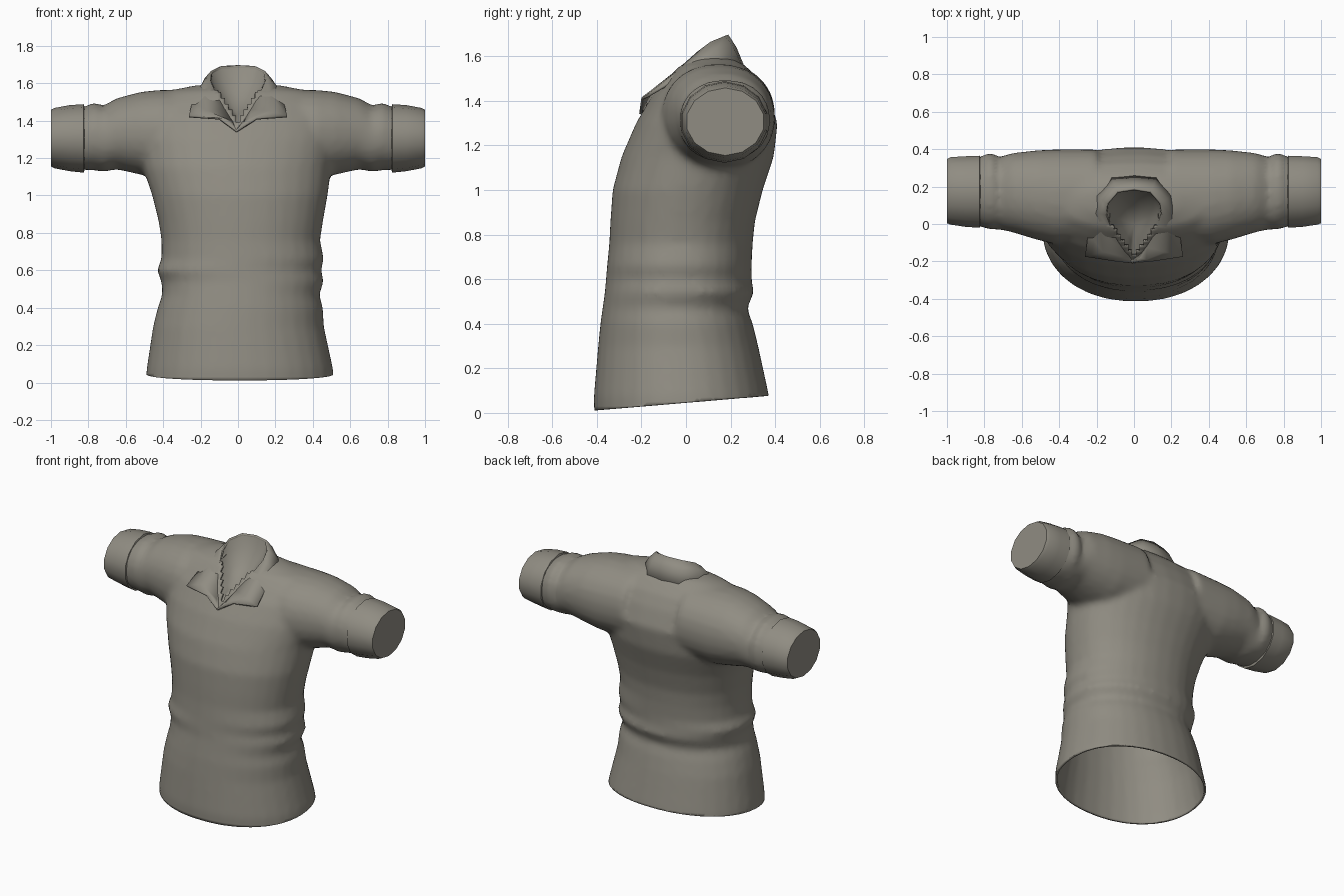
import bpy, bmesh, math
from mathutils import Vector

if "Cube" in bpy.data.objects:
    bpy.data.objects.remove(bpy.data.objects["Cube"])

cloth = bpy.data.materials.new("warm_grey_cloth")
cloth.diffuse_color = (0.28, 0.265, 0.225, 1)
cloth.use_nodes = True
cloth.node_tree.nodes["Principled BSDF"].inputs["Base Color"].default_value = cloth.diffuse_color


def finish(bm, name, angle=60):
    bmesh.ops.recalc_face_normals(bm, faces=bm.faces)
    me = bpy.data.meshes.new(name)
    bm.to_mesh(me)
    bm.free()
    ob = bpy.data.objects.new(name, me)
    bpy.context.collection.objects.link(ob)
    me.materials.append(cloth)
    smooth(ob, angle)
    return ob


def smooth(ob, angle):
    bpy.ops.object.select_all(action='DESELECT')
    ob.select_set(True)
    bpy.context.view_layer.objects.active = ob
    bpy.ops.object.shade_smooth_by_angle(angle=math.radians(angle))


def bridge(bm, rows, closed=True):
    n = len(rows[0])
    for a, b in zip(rows, rows[1:]):
        for i in range(n if closed else n - 1):
            j = (i + 1) % n
            bm.faces.new((a[i], a[j], b[j], b[i]))


def loft(bm, sections, axis, n=32, p=2.0):
    """Capped tube; section = (position, u_min, u_max, v_min, v_max)."""
    rows = []
    for pos, u0, u1, v0, v1 in sections:
        row = []
        for i in range(n):
            t = 2 * math.pi * (i + .5) / n
            c, s = math.cos(t), math.sin(t)
            u = (u0 + u1) / 2 + (u1 - u0) / 2 * math.copysign(abs(c) ** (2 / p), c)
            v = (v0 + v1) / 2 + (v1 - v0) / 2 * math.copysign(abs(s) ** (2 / p), s)
            row.append(bm.verts.new((u, v, pos) if axis == 'z' else (pos, u, v)))
        rows.append(row)
    bridge(bm, rows)
    bm.faces.new(rows[0])
    bm.faces.new(rows[-1])


# torso sections: z, left, right, front, back
TORSO = [(-.08, -.50, .52, -.41, .385), (.07, -.49, .51, -.415, .375),
         (.30, -.455, .46, -.395, .325), (.40, -.43, .455, -.385, .30),
         (.47, -.405, .435, -.375, .275), (.54, -.41, .46, -.365, .305),
         (.60, -.435, .445, -.36, .295), (.66, -.41, .46, -.355, .295),
         (.76, -.41, .44, -.345, .30), (.86, -.425, .455, -.34, .31),
         (1.0, -.46, .48, -.33, .345), (1.15, -.51, .50, -.29, .395),
         (1.3, -.54, .54, -.225, .412), (1.42, -.54, .54, -.155, .37),
         (1.5, -.50, .50, -.085, .325), (1.555, -.40, .40, -.035, .27),
         (1.59, -.22, .22, .03, .22)]
# sleeve sections: x, front, back, bottom, top
SLEEVE = [(.2, -.10, .40, 1.10, 1.57), (.42, -.11, .40, 1.09, 1.565),
          (.52, -.085, .395, 1.11, 1.555), (.65, -.045, .38, 1.14, 1.52),
          (.72, -.03, .36, 1.125, 1.48), (.77, -.03, .385, 1.135, 1.50),
          (.82, -.015, .36, 1.135, 1.475), (.88, 0, .35, 1.15, 1.46)]
CUFF = [(.815, 0, .35, 1.15, 1.46), (.825, -.025, .37, 1.122, 1.488),
        (.90, -.02, .367, 1.13, 1.483), (.98, -.008, .362, 1.145, 1.468),
        (1.0, 0, .352, 1.155, 1.458)]

# body: torso and both sleeves fused into one soft surface
bm = bmesh.new()
loft(bm, TORSO, 'z', 32, 2.15)
for s in (1, -1):
    loft(bm, [(s * q[0],) + q[1:] for q in SLEEVE], 'x', 24, 2.15)
body = finish(bm, "shirt_body")
rm = body.modifiers.new("fuse", 'REMESH')
rm.mode = 'VOXEL'
rm.voxel_size = 0.02
sm = body.modifiers.new("soften", 'SMOOTH')
sm.factor = .5
sm.iterations = 5
for m in ("fuse", "soften"):
    bpy.ops.object.modifier_apply(modifier=m)

# open the hem on a tilted plane and cut out the neck hole
bm = bmesh.new()
bm.from_mesh(body.data)
bmesh.ops.bisect_plane(bm, geom=bm.verts[:] + bm.edges[:] + bm.faces[:],
                       plane_co=(0, -.4, .012), plane_no=Vector((0, -.085, 1)),
                       clear_inner=True)


def in_neck(c):
    return c.z > 1.25 and -.17 < c.y < .165 and abs(c.x) < .135 * min(1, (c.y + .18) / .2)


bmesh.ops.delete(bm, geom=[f for f in bm.faces if in_neck(f.calc_center_median())],
                 context='FACES')
bm.to_mesh(body.data)
bm.free()
sol = body.modifiers.new("cloth_thickness", 'SOLIDIFY')
sol.thickness = .012
sol.offset = -1
smooth(body, 60)

# cuffs
for s, side in ((1, "right"), (-1, "left")):
    bm = bmesh.new()
    loft(bm, [(s * q[0],) + q[1:] for q in CUFF], 'x', 14)
    finish(bm, side + "_cuff", 50)

# collar: rim line and lower outer line, one half from back to front
RIM = [(0, .19, 1.697), (.09, .175, 1.692), (.145, .11, 1.665), (.15, .05, 1.62),
       (.115, -.04, 1.54), (.07, -.125, 1.46), (.03, -.18, 1.395), (-.012, -.205, 1.345)]
LOW = [(0, .262, 1.555), (.12, .25, 1.56), (.21, .16, 1.565), (.23, .06, 1.555),
       (.245, -.05, 1.50), (.262, -.175, 1.427), (.10, -.2, 1.415), (-.008, -.21, 1.343)]


def mirrored(half):
    left = [(-x if x > 0 else x, y, z) for x, y, z in half[1:-1]]
    return [Vector(q) for q in left[::-1] + half]


# full loop: left side reversed, back, right side, meeting at the V point
rim, low = mirrored(RIM), mirrored(LOW)
bm = bmesh.new()
add = lambda pts: [bm.verts.new(q) for q in pts]
mid = []
for a, b in zip(rim, low):
    out = Vector((b.x - a.x, b.y - a.y, 0))
    mid.append(a.lerp(b, .45) + out * .05 + Vector((0, 0, .008)))
bridge(bm, [add(rim), add(mid), add(low)])
collar = finish(bm, "collar", 70)
sub = collar.modifiers.new("thick", 'SOLIDIFY')
sub.thickness = .012
sub.offset = -1

# neck lining: shallow bowl closing the neck opening
bm = bmesh.new()
mid_pt = Vector((0, 0, 1.45))
rows = [add(rim)]
for f, drop in ((.15, .05), (.5, .05)):
    rows.append(add([q.lerp(mid_pt, f) - Vector((0, 0, drop * max(0, q.y + .2) / .4)) for q in rim]))
bridge(bm, rows)
c = bm.verts.new(mid_pt - Vector((0, 0, .02)))
n = len(rim)
for i in range(n):
    bm.faces.new((rows[-1][i], rows[-1][(i + 1) % n], c))
finish(bm, "neck_lining", 180)
